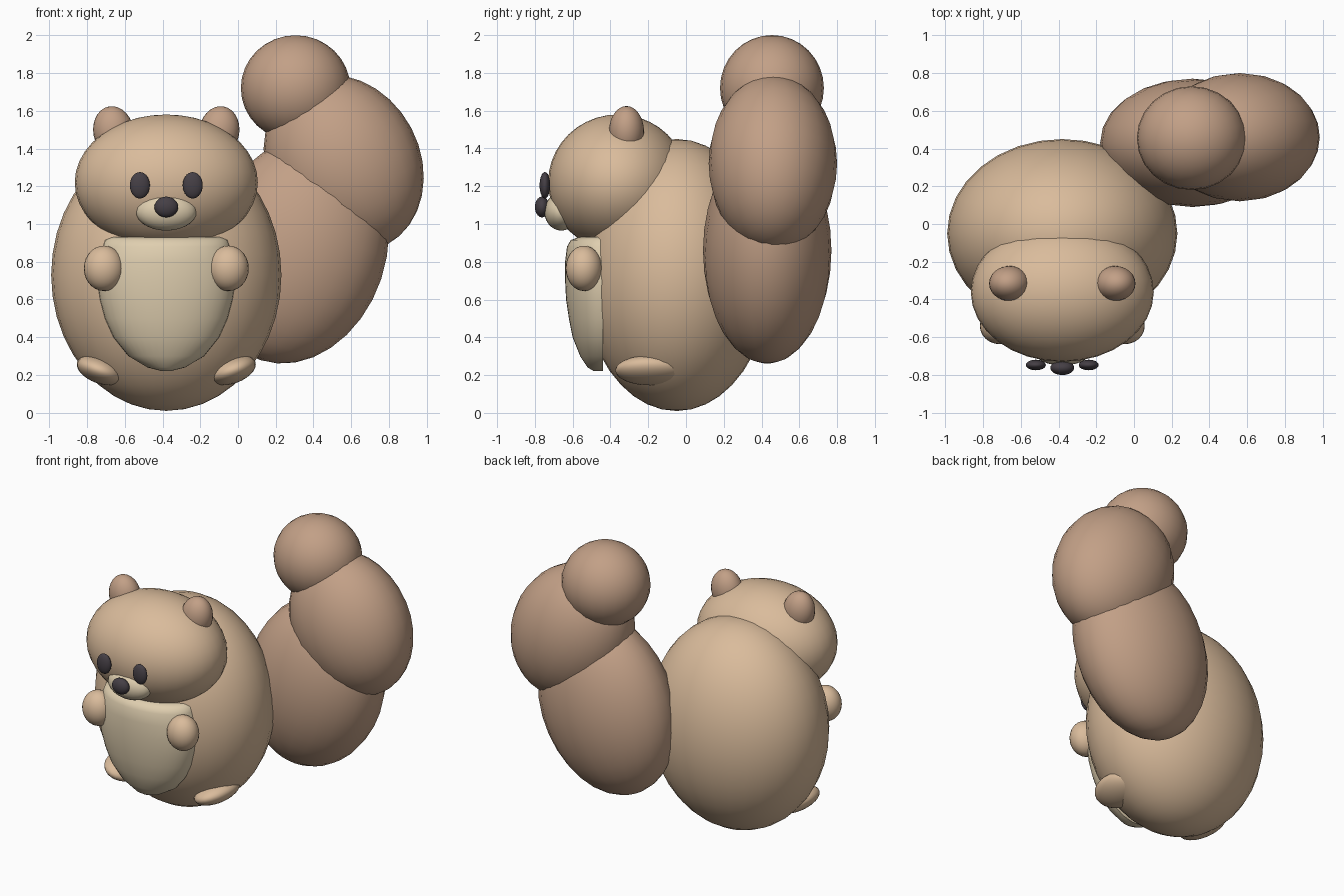
import bpy, math

if "Cube" in bpy.data.objects:
    bpy.data.objects.remove(bpy.data.objects["Cube"])

CX = -0.38  # symmetry axis of the animal


def material(name, rgb):
    m = bpy.data.materials.new(name)
    m.diffuse_color = (*rgb, 1)
    m.use_nodes = True
    m.node_tree.nodes["Principled BSDF"].inputs["Base Color"].default_value = m.diffuse_color
    return m


FUR = material("fur", (0.70, 0.50, 0.33))
BROWN = material("brown_fur", (0.54, 0.35, 0.24))
CREAM = material("cream_fur", (0.74, 0.62, 0.43))
DARK = material("dark", (0.06, 0.05, 0.06))


def ball(name, loc, radii, mat, tilt=0, segs=32, rings=20):
    """Smooth ellipsoid; tilt in degrees about y (positive leans the top to +x)."""
    bpy.ops.mesh.primitive_uv_sphere_add(segments=segs, ring_count=rings, radius=1,
                                         location=loc, rotation=(0, math.radians(tilt), 0))
    o = bpy.context.object
    o.name = name
    o.scale = radii
    o.data.materials.append(mat)
    bpy.ops.object.shade_smooth()
    return o


def pair(name, offset, y, z, radii, mat, tilt=0):
    for label, s in (("right", -1), ("left", 1)):
        ball(f"{label}_{name}", (CX + s * offset, y, z), radii, mat, s * tilt, 24, 14)


# Body and head
ball("body", (CX, -0.05, 0.73), (0.61, 0.50, 0.72), FUR)
ball("head", (CX, -0.36, 1.22), (0.485, 0.37, 0.36), FUR)

# Face
ball("muzzle", (CX, -0.66, 1.065), (0.16, 0.09, 0.10), CREAM, 0, 24, 14)
ball("nose", (CX, -0.762, 1.09), (0.063, 0.038, 0.055), DARK, 0, 24, 14)
pair("eye", 0.14, -0.747, 1.205, (0.053, 0.028, 0.07), DARK)
pair("ear", 0.28, -0.315, 1.49, (0.107, 0.093, 0.135), BROWN, 10)

# Paws
pair("hand", 0.33, -0.54, 0.765, (0.107, 0.097, 0.12), FUR)
pair("foot", 0.35, -0.19, 0.225, (0.13, 0.185, 0.07), FUR, -20)

# Belly patch: half-elliptic sections (z, half width, front y) lofted upwards
back = -0.44
sections = [(0.222, 0.03, -0.49), (0.24, 0.10, -0.52), (0.30, 0.20, -0.56),
            (0.40, 0.28, -0.60), (0.50, 0.325, -0.62), (0.60, 0.352, -0.635),
            (0.70, 0.367, -0.64), (0.80, 0.36, -0.64), (0.88, 0.337, -0.63),
            (0.915, 0.325, -0.61), (0.93, 0.29, -0.57)]
N = 20
verts, faces = [], []
for z, w, front in sections:
    for i in range(N + 1):
        a = math.pi * i / N
        verts.append((CX - w * math.cos(a), back + (front - back) * math.sin(a), z))
M = N + 1
for r in range(len(sections) - 1):
    for i in range(M):
        j = (i + 1) % M
        faces.append((r * M + i, r * M + j, (r + 1) * M + j, (r + 1) * M + i))
faces.append(tuple(reversed(range(M))))
faces.append(tuple(range((len(sections) - 1) * M, len(sections) * M)))
mesh = bpy.data.meshes.new("belly")
mesh.from_pydata(verts, [], faces)
mesh.materials.append(CREAM)
belly = bpy.data.objects.new("belly", mesh)
bpy.context.collection.objects.link(belly)
bpy.ops.object.select_all(action='DESELECT')
belly.select_set(True)
bpy.context.view_layer.objects.active = belly
bpy.ops.object.shade_smooth_by_angle(angle=math.radians(50))

# Curled bushy tail
ball("tail_base", (0.31, 0.43, 0.86), (0.474, 0.34, 0.612), BROWN, 18.4, 24, 16)
ball("tail_middle", (0.56, 0.46, 1.32), (0.405, 0.34, 0.487), BROWN, -28, 24, 16)
ball("tail_tip", (0.305, 0.455, 1.72), (0.29, 0.275, 0.28), BROWN, 0, 24, 16)
